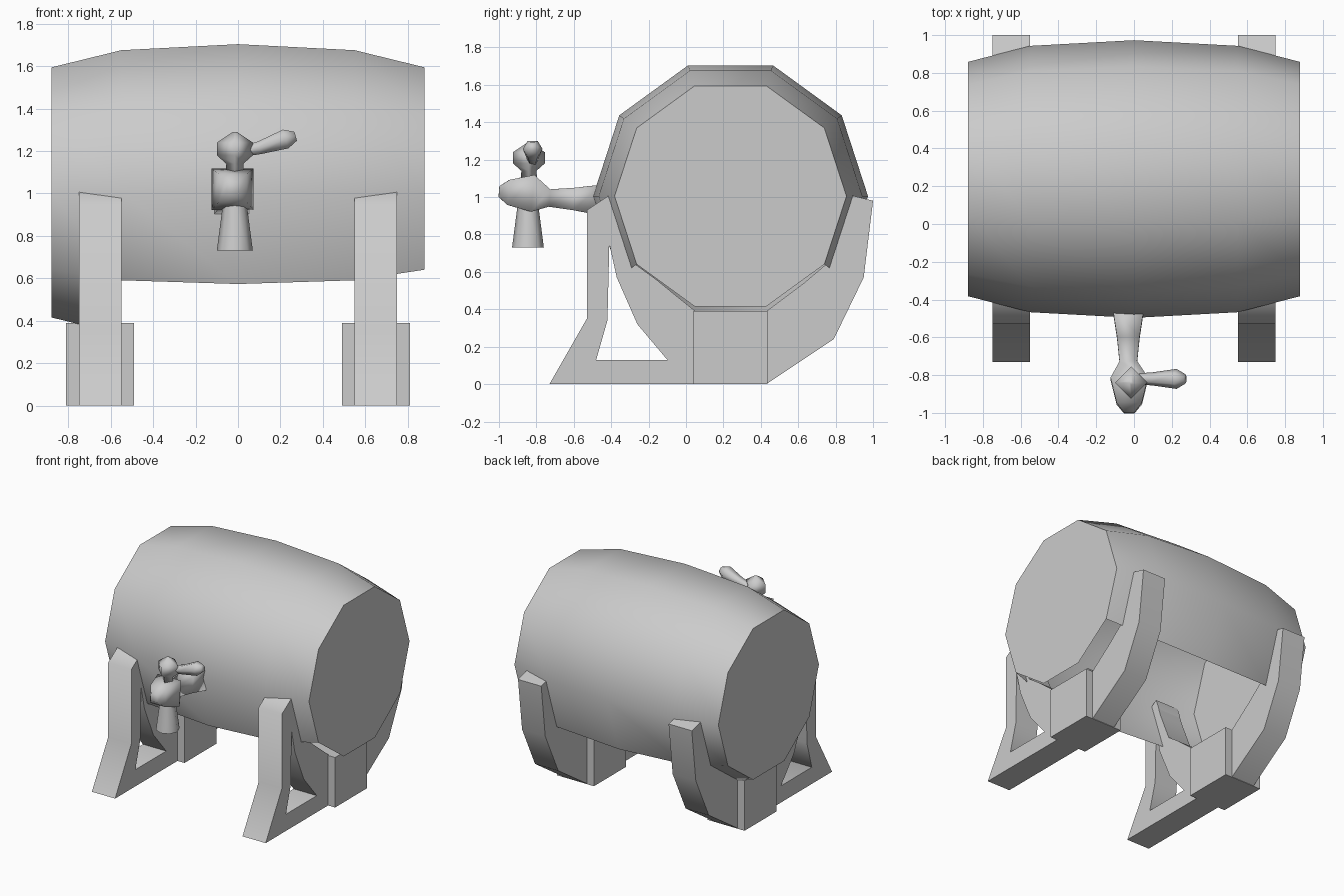
import bpy, bmesh, math
from mathutils import Vector

cube = bpy.data.objects.get("Cube")
if cube:
    bpy.data.objects.remove(cube, do_unlink=True)

grey = bpy.data.materials.new("plain_grey")
grey.use_nodes = True
colour = (0.6, 0.6, 0.6, 1)
grey.diffuse_color = colour
grey.node_tree.nodes["Principled BSDF"].inputs["Base Color"].default_value = colour


def finish(name, bm, angle, recalc=True):
    if recalc:
        bmesh.ops.recalc_face_normals(bm, faces=bm.faces)
    mesh = bpy.data.meshes.new(name)
    bm.to_mesh(mesh)
    bm.free()
    mesh.materials.append(grey)
    obj = bpy.data.objects.new(name, mesh)
    bpy.context.collection.objects.link(obj)
    bpy.ops.object.select_all(action='DESELECT')
    obj.select_set(True)
    bpy.context.view_layer.objects.active = obj
    bpy.ops.object.shade_smooth_by_angle(angle=math.radians(angle))
    return obj


def tube(name, stations, sides, turn=0, up=(0, 0, 1), angle=75):
    """Loft rings of given radius through points; stations are (x, y, z, radius)."""
    bm = bmesh.new()
    pts = [Vector(s[:3]) for s in stations]
    axis = (pts[-1] - pts[0]).normalized()
    u = axis.cross(Vector(up)).normalized()
    v = u.cross(axis)
    rings = []
    for p, s in zip(pts, stations):
        ring = []
        for k in range(sides):
            a = math.radians(turn) + math.tau * k / sides
            ring.append(bm.verts.new(p + s[3] * (u * math.cos(a) + v * math.sin(a))))
        rings.append(ring)
    for a, b in zip(rings, rings[1:]):
        for k in range(sides):
            n = (k + 1) % sides
            bm.faces.new((a[k], a[n], b[n], b[k]))
    bm.faces.new(rings[0])
    bm.faces.new(rings[-1])
    return finish(name, bm, angle)


def strip(name, outer, inner, x, width):
    """Bar between two side-view outlines (y, z), extruded across x."""
    bm = bmesh.new()
    rows = []
    for o, i in zip(outer, inner):
        rows.append([bm.verts.new((x + sx * width / 2, *p))
                     for sx, p in ((-1, o), (1, o), (1, i), (-1, i))])
    for a, b in zip(rows, rows[1:]):
        for k in range(4):
            n = (k + 1) % 4
            bm.faces.new((a[k], a[n], b[n], b[k]))
    bm.faces.new(rows[0])
    bm.faces.new(rows[-1])
    return finish(name, bm, 80)


# Barrel: ten staves, open underneath apart from one end section
SIDES, CY, CZ = 10, 0.238, 1.005
bm = bmesh.new()
rings = []
for x, r in ((-0.88, 0.62), (-0.55, 0.705), (0, 0.735), (0.55, 0.705), (0.88, 0.62)):
    rings.append([bm.verts.new((x, CY + r * math.cos(math.tau * k / SIDES),
                                CZ + r * math.sin(math.tau * k / SIDES)))
                  for k in range(SIDES)])
for s, (a, b) in enumerate(zip(rings, rings[1:])):
    for k in range(SIDES):
        if k in (6, 7, 8) and s > 0:
            continue
        n = (k + 1) % SIDES
        bm.faces.new((a[k], a[n], b[n], b[k]))
bm.faces.new(rings[0])
bm.faces.new(rings[-1])
finish("barrel", bm, 40)

# Two cradles, mirrored left and right
for side, x in (("left", 0.65), ("right", -0.65)):
    strip(side + "_front_leg",
          [(-0.73, 0), (-0.53, 0.35), (-0.53, 0.93), (-0.41, 1.01)],
          [(-0.48, 0.13), (-0.42, 0.34), (-0.41, 0.75), (-0.38, 0.93)], x, 0.2)
    strip(side + "_foot_bar",
          [(-0.73, 0), (0.05, 0)], [(-0.48, 0.13), (0.05, 0.13)], x, 0.2)
    strip(side + "_front_cradle",
          [(-0.42, 0.92), (-0.41, 0.75), (-0.37, 0.57), (-0.26, 0.32), (-0.1, 0.13), (0.05, 0)],
          [(-0.41, 1.01), (-0.36, 0.86), (-0.27, 0.64), (-0.16, 0.56), (-0.05, 0.47), (0.05, 0.39)],
          x, 0.2)
    strip(side + "_back_cradle",
          [(0.43, 0), (0.79, 0.24), (0.95, 0.57), (1.0, 0.98)],
          [(0.43, 0.39), (0.63, 0.54), (0.76, 0.65), (0.88, 1.01)], x, 0.2)
    strip(side + "_block",
          [(0.04, 0), (0.235, 0), (0.435, 0)],
          [(0.04, 0.39), (0.235, 0.39), (0.435, 0.39)], x, 0.32)

# Tap: square pipe, spout, knob and turning handle
tube("tap_pipe", [(-0.03, -0.46, 0.985, 0.115), (-0.03, -0.6, 0.99, 0.085),
                  (-0.03, -0.73, 0.995, 0.066), (-0.025, -0.82, 1.02, 0.14),
                  (-0.025, -0.95, 1.025, 0.095), (-0.025, -1.0, 1.03, 0.04)], 4, 45, angle=100)
tube("tap_spout", [(-0.015, -0.845, 0.96, 0.055), (-0.015, -0.845, 0.73, 0.085)],
     8, 0, (0, 1, 0))
tube("tap_knob", [(-0.015, -0.84, 1.09, 0.045), (-0.015, -0.84, 1.14, 0.04),
                  (-0.015, -0.84, 1.18, 0.085), (-0.015, -0.84, 1.24, 0.085),
                  (-0.015, -0.84, 1.29, 0.01)], 4, 0, (0, 1, 0), 100)
tube("tap_handle", [(0.03, -0.82, 1.2, 0.03), (0.1, -0.82, 1.215, 0.035),
                    (0.225, -0.82, 1.257, 0.053), (0.272, -0.82, 1.27, 0.025)], 6, 0)
